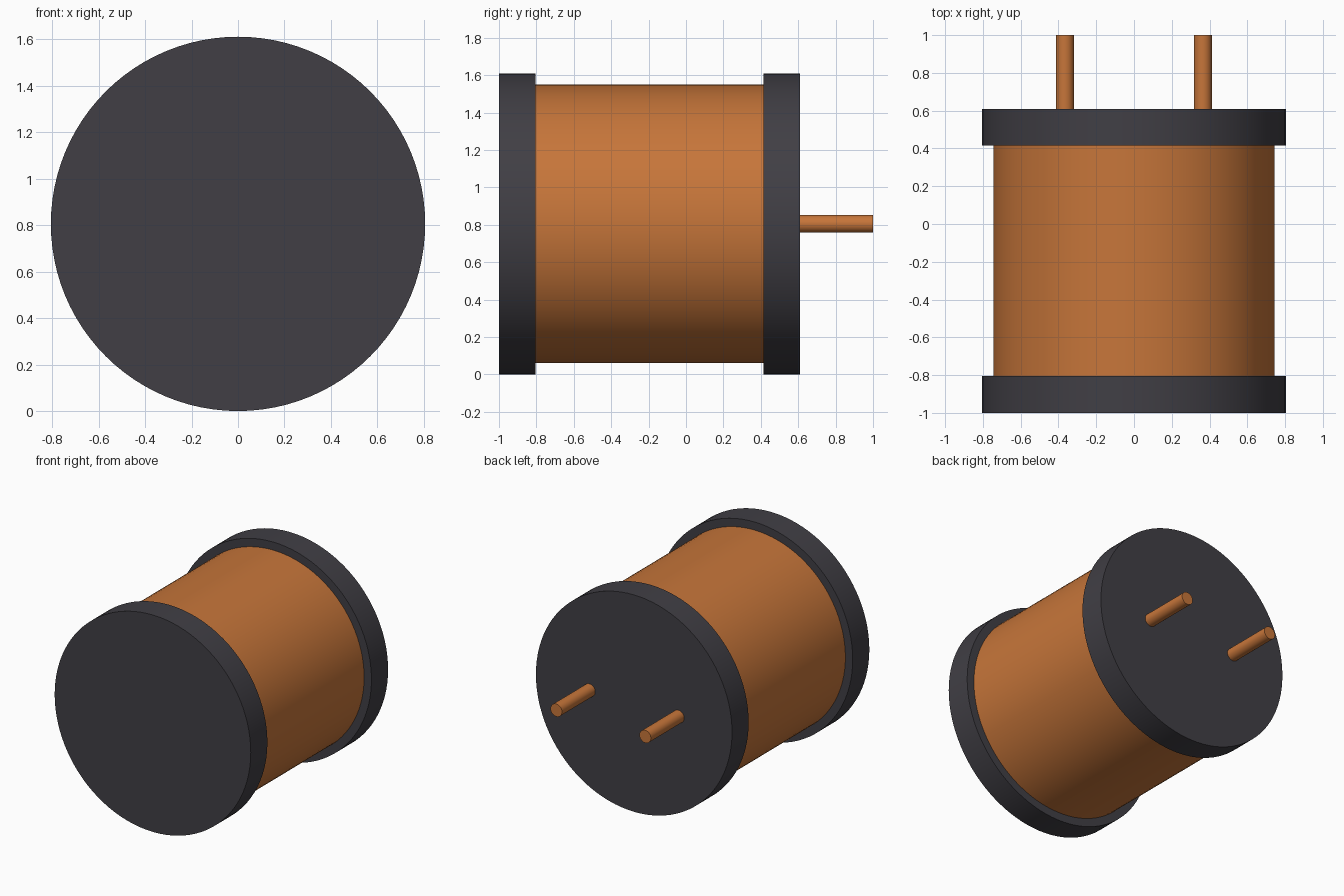
import bpy
from math import pi, radians

cube = bpy.data.objects.get("Cube")
if cube:
    bpy.data.objects.remove(cube, do_unlink=True)

AXIS_Z = 0.805


def material(name, rgb):
    mat = bpy.data.materials.new(name)
    mat.use_nodes = True
    color = (*rgb, 1)
    mat.diffuse_color = color
    mat.node_tree.nodes["Principled BSDF"].inputs["Base Color"].default_value = color
    return mat


def rod(name, radius, y0, y1, mat, x=0, sides=96):
    """Smooth capped cylinder lying along the y axis."""
    bpy.ops.mesh.primitive_cylinder_add(
        vertices=sides, radius=radius, depth=y1 - y0,
        location=(x, (y0 + y1) / 2, AXIS_Z), rotation=(pi / 2, 0, 0))
    obj = bpy.context.object
    obj.name = name
    obj.data.materials.append(mat)
    bpy.ops.object.shade_smooth_by_angle(angle=radians(30))
    return obj


dark = material("dark plastic", (0.052, 0.049, 0.059))
copper = material("copper", (0.57, 0.18, 0.042))

# Spool end plates
rod("front_flange", AXIS_Z, -1.0, -0.805, dark)
rod("back_flange", AXIS_Z, 0.415, 0.61, dark)

# Wound body between the plates
rod("winding", 0.745, -0.805, 0.415, copper)

# Pair of wire leads out of the back
for side, x in (("left", 0.365), ("right", -0.365)):
    rod(side + "_lead", 0.047, 0.6, 1.0, copper, x, 32)
